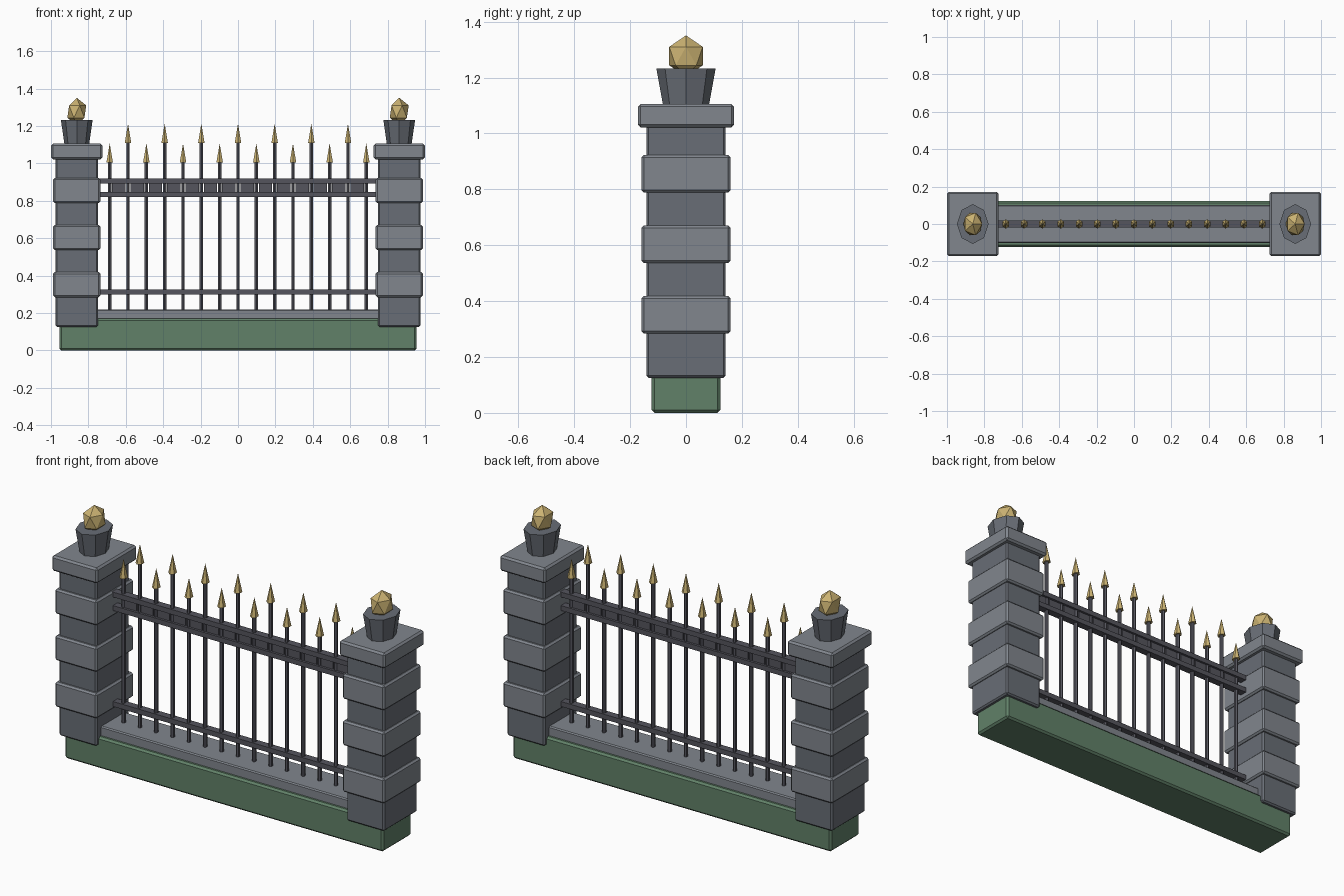
import bpy
from math import pi

if "Cube" in bpy.data.objects:
    bpy.data.objects.remove(bpy.data.objects["Cube"])


def mat(name, rgb):
    m = bpy.data.materials.new(name)
    m.diffuse_color = (*rgb, 1)
    m.use_nodes = True
    m.node_tree.nodes["Principled BSDF"].inputs["Base Color"].default_value = m.diffuse_color
    return m


GREEN = mat("mossy_green", (0.12, 0.22, 0.14))
STONE = mat("light_stone", (0.22, 0.24, 0.27))
DARK = mat("dark_stone", (0.14, 0.155, 0.18))
IRON = mat("iron", (0.09, 0.09, 0.11))
GOLD = mat("gold", (0.60, 0.45, 0.17))


def finish(name, m):
    o = bpy.context.object
    o.name = name
    o.data.materials.append(m)
    return o


def box(name, x, z0, z1, hx, hy, m, bevel=0.0):
    bpy.ops.mesh.primitive_cube_add(size=2, location=(x, 0, (z0 + z1) / 2))
    o = finish(name, m)
    o.scale = (hx, hy, (z1 - z0) / 2)
    bpy.ops.object.transform_apply(location=False, rotation=False, scale=True)
    if bevel:
        b = o.modifiers.new("edge_bevel", 'BEVEL')
        b.width = bevel
        b.segments = 1
    return o


def cone(name, x, z0, z1, r0, r1, sides, m):
    bpy.ops.mesh.primitive_cone_add(vertices=sides, radius1=r0, radius2=r1,
                                    depth=z1 - z0, location=(x, 0, (z0 + z1) / 2))
    o = finish(name, m)
    o.scale.x = 0.8
    return o


# Base and low wall
box("base_plinth", 0, 0, 0.17, 0.955, 0.123, GREEN, 0.01)
box("wall_slab", 0, 0.16, 0.22, 0.76, 0.102, STONE, 0.006)

# Pillars with banded blocks, cap, flared urn and faceted ball
for side, x in (("left", -0.862), ("right", 0.862)):
    box(side + "_pillar_shaft", x, 0.125, 1.04, 0.113, 0.142, DARK, 0.008)
    for i in range(3):
        z = 0.284 + 0.252 * i
        box(f"{side}_pillar_block_{i + 1}", x, z, z + 0.135, 0.126, 0.16, STONE, 0.009)
    box(side + "_pillar_cap", x, 1.022, 1.106, 0.137, 0.172, STONE, 0.01)
    cone(side + "_urn", x, 1.10, 1.232, 0.082, 0.106, 8, DARK)
    bpy.ops.mesh.primitive_ico_sphere_add(subdivisions=1, radius=1, location=(x, 0, 1.277))
    finish(side + "_finial", GOLD).scale = (0.0565, 0.0705, 0.074)

# Horizontal rails
for name, z0, z1 in (("lower_rail", 0.30, 0.327), ("middle_rail", 0.82, 0.847),
                     ("upper_rail", 0.893, 0.92)):
    box(name, 0, z0, z1, 0.755, 0.02, IRON)

# Upright bars with spear tips, alternating tall and short
STEP = 0.098
for i in range(-7, 8):
    top = 1.11 if i % 2 == 0 else 1.005
    cone(f"bar_{i + 8}", i * STEP, 0.22, top + 0.01, 0.0125, 0.0125, 6, IRON)
    cone(f"spear_tip_{i + 8}", i * STEP, top, top + 0.102, 0.025, 0.0, 6, GOLD)

# Ornament plates between the two upper rails
for i in range(14):
    box(f"rail_ornament_{i + 1}", (i - 6.5) * STEP, 0.848, 0.892, 0.036, 0.009, IRON)
